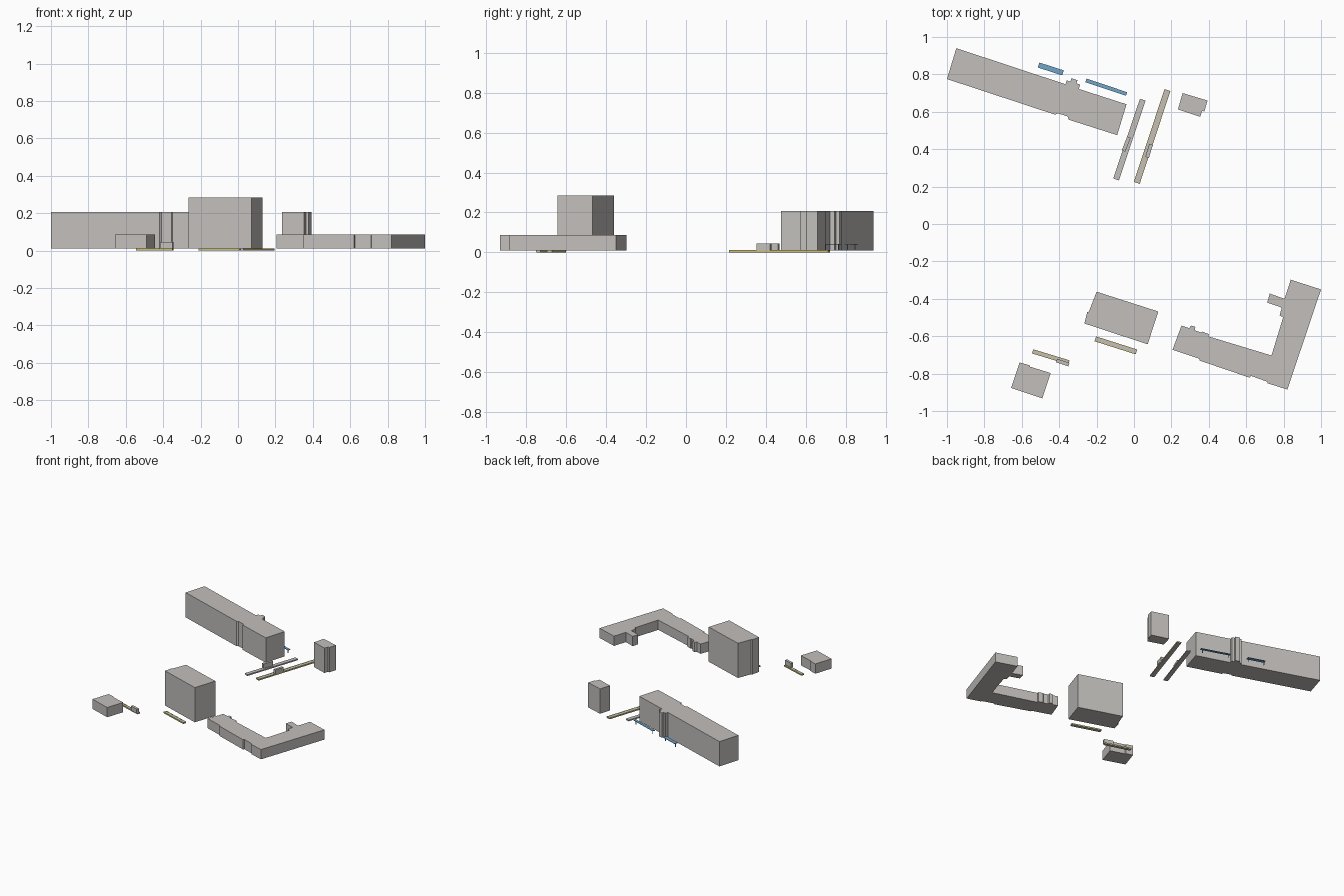
import bpy, bmesh
from mathutils import Vector

old = bpy.data.objects.get("Cube")
if old:
    bpy.data.objects.remove(old, do_unlink=True)


def make_material(name, colour):
    mat = bpy.data.materials.new(name)
    mat.use_nodes = True
    mat.diffuse_color = (*colour, 1)
    mat.node_tree.nodes["Principled BSDF"].inputs["Base Color"].default_value = (*colour, 1)
    return mat


stone = make_material("warm grey", (0.54, 0.52, 0.50))
yellow = make_material("edge yellow", (0.60, 0.52, 0.16))
blue = make_material("canopy blue", (0.16, 0.38, 0.60))


def prism(name, outline, bottom, top, mat):
    """Extrude a flat outline upwards into a closed solid."""
    bm = bmesh.new()
    face = bm.faces.new([bm.verts.new((x, y, bottom)) for x, y in outline])
    result = bmesh.ops.extrude_face_region(bm, geom=[face])
    risen = [v for v in result["geom"] if isinstance(v, bmesh.types.BMVert)]
    bmesh.ops.translate(bm, verts=risen, vec=(0, 0, top - bottom))
    bmesh.ops.recalc_face_normals(bm, faces=bm.faces)
    mesh = bpy.data.meshes.new(name)
    bm.to_mesh(mesh)
    bm.free()
    mesh.materials.append(mat)
    obj = bpy.data.objects.new(name, mesh)
    bpy.context.collection.objects.link(obj)
    return obj


def bar(name, start, end, width, bottom, top, mat, shift=0):
    """Box along a centre line, optionally shifted sideways."""
    a, b = Vector(start), Vector(end)
    along = (b - a).normalized()
    side = Vector((-along.y, along.x))
    a, b = a + side * shift, b + side * shift
    half = side * width / 2
    return prism(name, [a + half, b + half, b - half, a - half], bottom, top, mat)


GROUND = 0.01

# Long slab building with stair bay behind and recess in front
prism("long_building", [
    (-0.95, 0.94), (-1, 0.775), (-0.42, 0.584), (-0.408, 0.592), (-0.355, 0.575),
    (-0.35, 0.558), (-0.09, 0.475), (-0.04, 0.64), (-0.295, 0.722), (-0.288, 0.745),
    (-0.308, 0.752), (-0.302, 0.769), (-0.335, 0.779), (-0.34, 0.762),
    (-0.36, 0.768), (-0.366, 0.747)], GROUND, 0.206, stone)

# Small tower
prism("small_tower", [
    (0.26, 0.7), (0.393, 0.66), (0.376, 0.602), (0.364, 0.605),
    (0.354, 0.573), (0.235, 0.613)], GROUND, 0.206, stone)

# Tall block
prism("tall_building", [
    (-0.2, -0.362), (0.13, -0.468), (0.073, -0.643), (-0.265, -0.532),
    (-0.25, -0.471), (-0.241, -0.468)], GROUND, 0.284, stone)

# Low angled building with two wings
prism("angled_building", [
    (0.254, -0.543), (0.295, -0.557), (0.305, -0.543), (0.328, -0.55), (0.325, -0.569),
    (0.36, -0.58), (0.365, -0.576), (0.4, -0.588), (0.398, -0.601), (0.735, -0.703),
    (0.798, -0.497), (0.778, -0.49), (0.79, -0.447), (0.712, -0.42), (0.726, -0.372),
    (0.805, -0.4), (0.838, -0.298), (1, -0.35), (0.82, -0.885), (0.715, -0.852),
    (0.712, -0.843), (0.625, -0.812), (0.62, -0.822), (0.35, -0.73), (0.35, -0.72),
    (0.206, -0.672)], GROUND, 0.087, stone)

# Low square building
prism("low_building", [
    (-0.612, -0.74), (-0.56, -0.755), (-0.556, -0.763), (-0.445, -0.797),
    (-0.49, -0.932), (-0.657, -0.877)], GROUND, 0.087, stone)

# Flat platforms, most with yellow edges
platforms = [
    ("inner_platform", (0.047, 0.665), (-0.096, 0.238), 0.032, False),
    ("outer_platform", (0.179, 0.716), (0.015, 0.22), 0.032, True),
    ("centre_platform", (-0.207, -0.614), (0.013, -0.684), 0.026, True),
    ("corner_platform", (-0.542, -0.681), (-0.348, -0.74), 0.022, True),
]
for name, start, end, width, edged in platforms:
    bar(name, start, end, width, 0, GROUND, stone)
    if edged:
        for label, sign in (("left", 1), ("right", -1)):
            bar(f"{name}_{label}_edge", start, end, 0.005, 0.001, GROUND + 0.001,
                yellow, sign * (width / 2 - 0.002))

# Small shelters on the platforms
for name, start, end in [
        ("inner_shelter", (-0.027, 0.465), (-0.056, 0.39)),
        ("outer_shelter", (0.091, 0.425), (0.07, 0.356)),
        ("corner_shelter", (-0.348, -0.752), (-0.414, -0.73))]:
    bar(name, start, end, 0.02, GROUND, 0.045, stone)

# Blue canopies on thin posts
for name, start, end, width in [
        ("short_canopy", (-0.51, 0.85), (-0.38, 0.808), 0.028),
        ("long_canopy", (-0.257, 0.768), (-0.04, 0.695), 0.02)]:
    bar(name, start, end, width, 0.038, 0.042, blue)
    a, b = Vector(start), Vector(end)
    step = (b - a).normalized() * 0.002
    for i, t in enumerate((0.06, 0.94)):
        p = a.lerp(b, t)
        bar(f"{name}_post_{i}", p - step, p + step, 0.004, GROUND, 0.038, blue)
